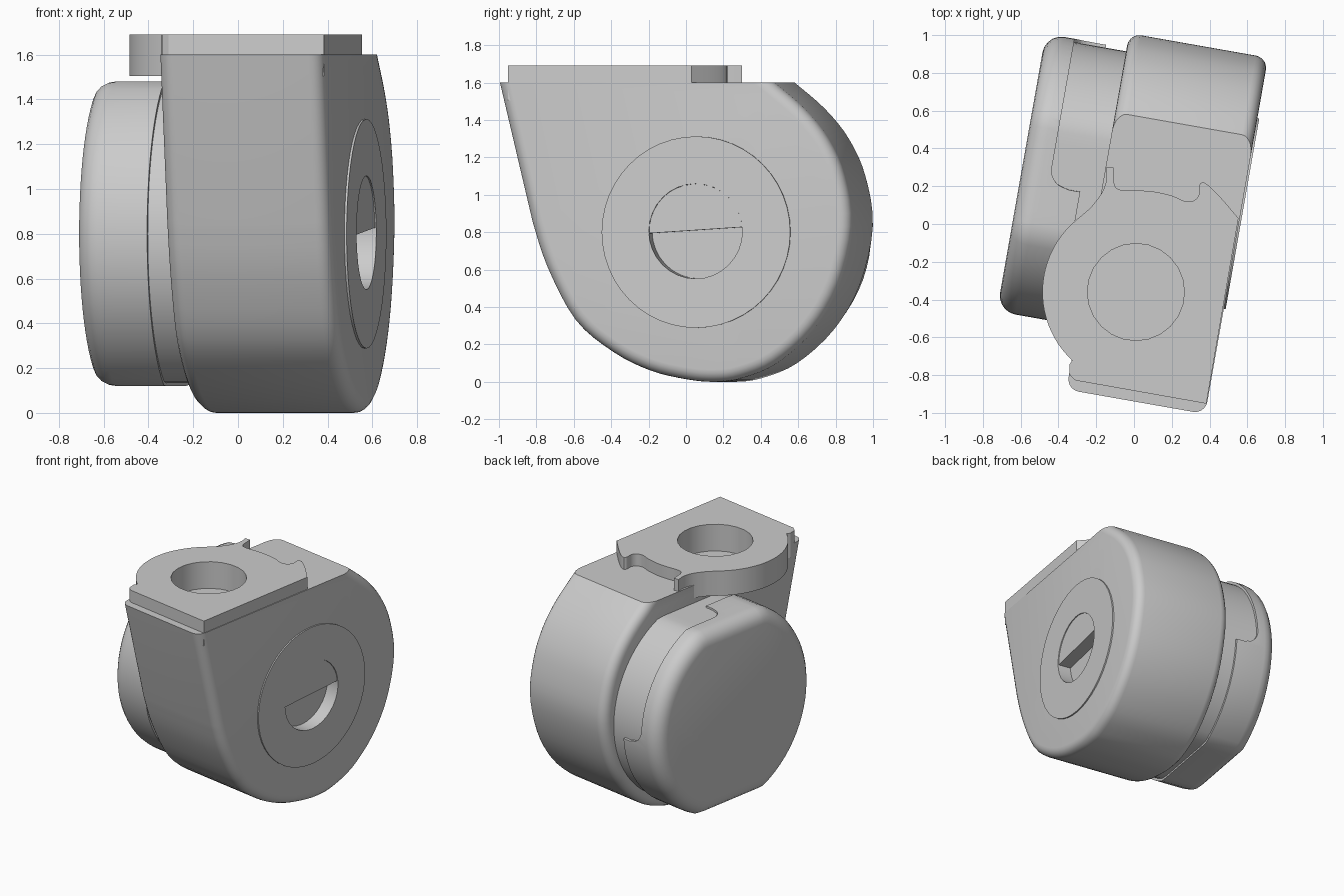
import bpy, bmesh
from math import sin, cos, pi, radians, sqrt
from mathutils import Matrix, Vector

if "Cube" in bpy.data.objects:
    bpy.data.objects.remove(bpy.data.objects["Cube"])

TURN = Matrix.Rotation(radians(-10), 4, 'Z')   # the whole caster is turned 10 degrees


def spline(pts, n=5):
    """Smooth curve through the points."""
    p = [Vector(a) for a in [pts[0]] + pts + [pts[-1]]]
    out = []
    for i in range(1, len(p) - 2):
        a, b, c, d = p[i - 1:i + 3]
        for k in range(n):
            t = k / n
            out.append(0.5 * (2 * b + (c - a) * t + (2 * a - 5 * b + 4 * c - d) * t * t
                              + (3 * b - a - 3 * c + d) * t ** 3))
    return [tuple(v) for v in out] + [pts[-1]]


def arc(cx, cy, r, a0, a1, n):
    return [(cx + r * cos(radians(a0 + (a1 - a0) * i / n)),
             cy + r * sin(radians(a0 + (a1 - a0) * i / n))) for i in range(n + 1)]


def finish(name, bm, turn=True):
    bmesh.ops.recalc_face_normals(bm, faces=bm.faces)
    me = bpy.data.meshes.new(name)
    bm.to_mesh(me)
    bm.free()
    if turn:
        me.transform(TURN)
    ob = bpy.data.objects.new(name, me)
    bpy.context.collection.objects.link(ob)
    return ob


def prism(name, pts, lo, hi, axis='x', bevel=0, sides=(), keep_z=None):
    """Extrude an outline along x or z; optionally round the rims at the given ends."""
    bm = bmesh.new()
    ends = [[bm.verts.new((t, *p) if axis == 'x' else (*p, t)) for p in pts] for t in (lo, hi)]
    n = len(pts)
    caps = [bm.faces.new(e) for e in ends]
    for i in range(n):
        j = (i + 1) % n
        bm.faces.new((ends[0][i], ends[0][j], ends[1][j], ends[1][i]))
    bmesh.ops.recalc_face_normals(bm, faces=bm.faces)
    if bevel:
        edges = [e for s in sides for e in caps[s].edges
                 if keep_z is None or min(v.co.z for v in e.verts) < keep_z - 1e-4]
        bmesh.ops.bevel(bm, geom=edges, offset=bevel, segments=5, profile=0.5,
                        affect='EDGES', clamp_overlap=True)
    return finish(name, bm, axis == 'x')


def cut(ob, cutter):
    m = ob.modifiers.new('cut', 'BOOLEAN')
    m.operation, m.object, m.solver = 'DIFFERENCE', cutter, 'EXACT'
    bpy.context.view_layer.objects.active = ob
    bpy.ops.object.modifier_apply(modifier=m.name)


def clipped_disc(r, half_height, n=72):
    return [(0.165 + r * cos(2 * pi * i / n),
             0.80 + max(-half_height, min(half_height, r * sin(2 * pi * i / n)))) for i in range(n)]


# Teardrop housing
curve = spline([(-0.746, 0.85), (-0.665, 0.61), (-0.513, 0.33), (-0.31, 0.16), (-0.107, 0.06),
                (0.096, 0.012), (0.25, 0.0), (0.39, 0.02), (0.58, 0.1), (0.78, 0.28),
                (0.92, 0.52), (0.99, 0.83), (0.95, 1.1), (0.86, 1.3), (0.73, 1.46), (0.565, 1.6)], 4)
outline = [(-0.925, 1.6)] + [(y, max(z, 0)) for y, z in curve]
housing = prism('housing', outline, -0.2, 0.546, bevel=0.065, sides=(0, 1), keep_z=1.6)

# Mounting plate with overhanging round boss and wavy rear edge
wave = spline([(0.553, 0.03), (0.45, 0.15), (0.375, 0.218), (0.345, 0.205), (0.345, 0.16),
               (0.32, 0.125), (0.27, 0.12), (0.2, 0.15), (0.08, 0.175), (-0.06, 0.178),
               (-0.1, 0.2), (-0.106, 0.25), (-0.11, 0.3)], 3)
neck = spline([(-0.15, 0.3), (-0.145, 0.24), (-0.17, 0.165), (-0.23, 0.085)], 3)
plate = prism('mounting_plate',
              [(0.383, -0.951)] + wave + neck + arc(0.01, -0.36, 0.495, 130, 227, 22)
              + [(-0.342, -0.745), (-0.340, -0.80), (-0.31, -0.828)], 1.505, 1.69, 'z')

# Stem socket through plate into housing
socket = prism('socket_cutter', arc(0.01, -0.36, 0.257, 0, 345, 23), 1.49, 1.8, 'z')
cut(housing, socket)
cut(plate, socket)

# Hub cap ring with half-filled recess
cap = prism('hub_cap', arc(0.152, 0.80, 0.512, 0, 352.5, 47), 0.5, 0.556)
recess = prism('recess_cutter', arc(0.15, 0.805, 0.254, 0, 348.75, 31), 0.455, 0.7)
cut(housing, recess)
cut(cap, recess)
plug = prism('hub_half_plug', arc(0.15, 0.805, 0.253, 5, 182.5, 18), 0.44, 0.55)

# Wheel with rounded outer rim and flattened top and bottom
wheel = prism('wheel', clipped_disc(0.746, 0.68), -0.635, -0.31, bevel=0.1, sides=(0,))

# Rim slot with rounded ends, open toward the housing
bm = bmesh.new()
rows = []
a0, a1, rad = radians(-4), radians(94), 0.11
N = 80
for i in range(N + 1):
    a = a0 + (a1 - a0) * i / N
    s = min(a - a0, a1 - a) * 0.745
    x0 = -0.48 + (rad - sqrt(max(0, rad ** 2 - (rad - s) ** 2)) if s < rad else 0)
    rows.append([bm.verts.new((x, 0.165 + r * cos(a), 0.8 + r * sin(a)))
                 for x, r in ((x0, 0.6), (x0, 0.9), (-0.28, 0.9), (-0.28, 0.6))])
for p, q in zip(rows, rows[1:]):
    for k in range(4):
        bm.faces.new((p[k], p[(k + 1) % 4], q[(k + 1) % 4], q[k]))
bm.faces.new(rows[0])
bm.faces.new(rows[-1])
slot = finish('slot_cutter', bm)
cut(wheel, slot)

# Inner core seen in the slot and between wheel and housing
core = prism('wheel_core', clipped_disc(0.728, 0.667), -0.52, -0.15)

for c in (socket, recess, slot):
    bpy.data.objects.remove(c)

# Smooth shading with sharp edges kept
bpy.ops.object.select_all(action='DESELECT')
for ob in (housing, plate, cap, plug, wheel, core):
    ob.select_set(True)
bpy.context.view_layer.objects.active = housing
bpy.ops.object.shade_smooth_by_angle(angle=radians(30))
